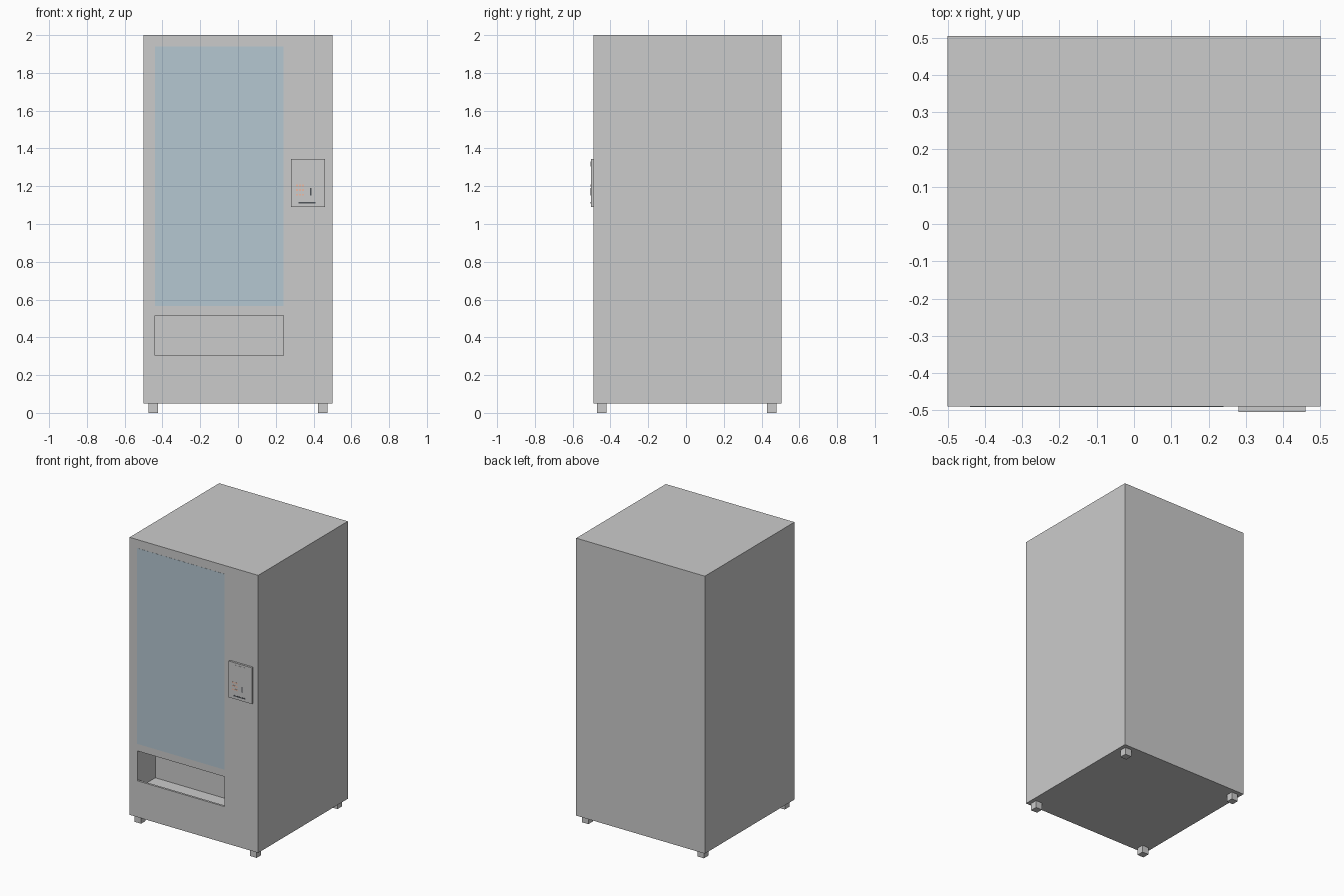
import bpy

if "Cube" in bpy.data.objects:
    bpy.data.objects.remove(bpy.data.objects["Cube"])

def material(name, rgb):
    m = bpy.data.materials.new(name)
    m.diffuse_color = (*rgb, 1)
    m.use_nodes = True
    m.node_tree.nodes["Principled BSDF"].inputs["Base Color"].default_value = m.diffuse_color
    return m

def box(name, x, y, z, mat=None):
    """Axis-aligned box from (min, max) ranges."""
    bpy.ops.mesh.primitive_cube_add(
        size=1, location=[(a + b) / 2 for a, b in (x, y, z)])
    o = bpy.context.object
    o.name = name
    o.scale = [b - a for a, b in (x, y, z)]
    bpy.ops.object.transform_apply(location=False, rotation=False, scale=True)
    if mat:
        o.data.materials.append(mat)
    return o

def cut(target, cutter):
    m = target.modifiers.new("cut_" + cutter.name, 'BOOLEAN')
    m.operation = 'DIFFERENCE'
    m.solver = 'EXACT'
    m.object = cutter
    cutter.hide_render = True
    cutter.hide_set(True)
    cutter.display_type = 'WIRE'
    bpy.context.view_layer.objects.active = target
    bpy.ops.object.modifier_apply(modifier=m.name)
    bpy.data.objects.remove(cutter)

glass_mat = material("tinted_glass", (0.46, 0.57, 0.64))
dark_mat = material("dark_slot", (0.08, 0.09, 0.1))
coral_mat = material("coral_button", (0.85, 0.5, 0.38))

FRONT, BACK = -0.49, 0.505

# cabinet with the collection opening and a sunken tray behind its lip
cabinet = box("cabinet", (-0.5, 0.5), (FRONT, BACK), (0.05, 2.0))
cut(cabinet, box("opening_cutter", (-0.44, 0.24), (FRONT - 0.1, FRONT + 0.2), (0.305, 0.515)))
cut(cabinet, box("tray_cutter", (-0.44, 0.24), (FRONT + 0.015, FRONT + 0.2), (0.25, 0.4)))

# display window, almost flush with the front
box("display_window", (-0.44, 0.24), (FRONT - 0.001, FRONT + 0.005), (0.565, 1.94), glass_mat)

# payment panel
PANEL = -0.504
skin = (PANEL - 0.001, PANEL + 0.002)
box("payment_panel", (0.28, 0.46), (PANEL, FRONT + 0.005), (1.09, 1.345))
box("readout", (0.305, 0.44), skin, (1.305, 1.33))
box("note_slot", (0.32, 0.41), skin, (1.108, 1.116), dark_mat)
box("coin_slot", (0.382, 0.388), skin, (1.15, 1.19), dark_mat)

# keypad
for row in range(3):
    for col in range(3):
        x, z = 0.307 + 0.016 * col, 1.15 + 0.024 * row
        box(f"keypad_button_{row}_{col}", (x, x + 0.01), skin, (z, z + 0.01), coral_mat)

# feet
for sx in (-1, 1):
    for y in (-0.445, 0.453):
        side = "left" if sx < 0 else "right"
        end = "front" if y < 0 else "back"
        cx = sx * 0.449
        box(f"{end}_{side}_foot", (cx - 0.025, cx + 0.025), (y - 0.025, y + 0.025), (0, 0.05))
